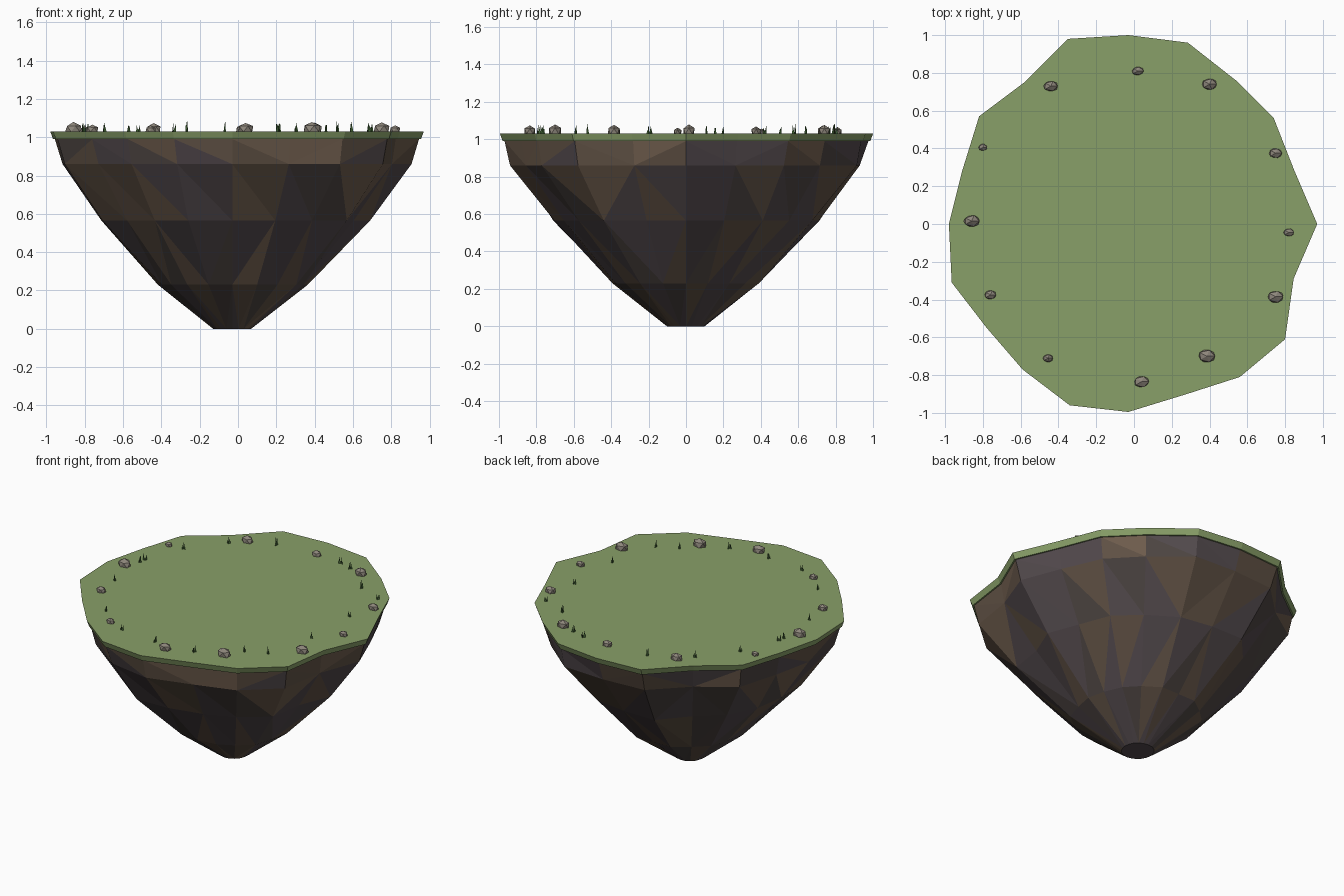
import bpy, bmesh, math, random
from mathutils import Vector, Matrix

if "Cube" in bpy.data.objects:
    bpy.data.objects.remove(bpy.data.objects["Cube"])

random.seed(4)
CX = -0.03  # axis of the island
OUTLINE = [(0.97, 0), (0.85, 0.28), (0.74, 0.56), (0.54, 0.76), (0.285, 0.96),
           (-0.03, 1.0), (-0.35, 0.98), (-0.58, 0.75), (-0.82, 0.57), (-0.91, 0.28),
           (-0.98, 0), (-0.965, -0.31), (-0.78, -0.55), (-0.59, -0.77), (-0.34, -0.96),
           (-0.03, -0.995), (0.28, -0.90), (0.56, -0.81), (0.80, -0.61), (0.845, -0.29)]
N = len(OUTLINE)


def material(name, rgb):
    m = bpy.data.materials.new(name)
    m.diffuse_color = (*rgb, 1)
    m.use_nodes = True
    m.node_tree.nodes["Principled BSDF"].inputs["Base Color"].default_value = m.diffuse_color
    return m


def finish(bm, name, mats):
    me = bpy.data.meshes.new(name)
    bm.to_mesh(me)
    bm.free()
    ob = bpy.data.objects.new(name, me)
    bpy.context.collection.objects.link(ob)
    for m in mats:
        me.materials.append(m)
    return ob


def ring(bm, scale, z, jitter=0.0, round_mix=0.0):
    """Outline scaled about the axis, blended towards a circle."""
    vs = []
    for x, y in OUTLINE:
        p = Vector((x - CX, y))
        p = p.lerp(p.normalized() * 0.97, round_mix) * scale * (1 + random.uniform(-jitter, jitter))
        vs.append(bm.verts.new((CX + p.x, p.y, z)))
    return vs


def loft(bm, rings, triangles=False):
    for lo, hi in zip(rings, rings[1:]):
        for i in range(N):
            j = (i + 1) % N
            a, b, c, d = lo[i], lo[j], hi[j], hi[i]
            if not triangles:
                bm.faces.new((a, b, c, d))
            elif random.random() < 0.5:
                bm.faces.new((a, b, c))
                bm.faces.new((a, c, d))
            else:
                bm.faces.new((a, b, d))
                bm.faces.new((b, c, d))
    bm.faces.new(rings[0][::-1])
    bm.faces.new(rings[-1])


grass = material("grass", (0.25, 0.35, 0.14))
blade = material("grass_blade", (0.06, 0.14, 0.04))
pebble = material("stone", (0.27, 0.24, 0.20))
rocks = [material("rock_brown", (0.12, 0.085, 0.06)),
         material("rock_dark", (0.075, 0.06, 0.055)),
         material("rock_purple", (0.085, 0.067, 0.073)),
         material("rock_tan", (0.16, 0.11, 0.075))]

# rock underside, tapering in faceted rings
bm = bmesh.new()
loft(bm, [ring(bm, 0.103, 0.0, 0.02, 1.0),
          ring(bm, 0.405, 0.23, 0.03, 0.5),
          ring(bm, 0.725, 0.565, 0.03, 0.25),
          ring(bm, 0.94, 0.86, 0.015),
          ring(bm, 0.975, 0.99)], True)
for f in bm.faces:
    f.material_index = random.choices(range(4), (4, 3, 4, 1))[0]
finish(bm, "rock_underside", rocks)

# grass slab on top
bm = bmesh.new()
loft(bm, [ring(bm, 0.985, 0.99), ring(bm, 1.0, 1.03)])
finish(bm, "grass_top", [grass])

# rim stones: x, y, radius
STONES = [(0.02, 0.81, .034), (0.40, 0.74, .043), (0.75, 0.375, .038), (0.82, -0.045, .03),
          (0.75, -0.385, .047), (0.385, -0.70, .049), (0.04, -0.835, .044), (-0.455, -0.71, .03),
          (-0.76, -0.375, .035), (-0.86, 0.015, .046), (-0.80, 0.405, .026), (-0.44, 0.73, .042)]
for k, (x, y, r) in enumerate(STONES):
    bm = bmesh.new()
    bmesh.ops.create_icosphere(bm, subdivisions=1, radius=r)
    for v in bm.verts:
        v.co *= random.uniform(0.93, 1.06)
    bmesh.ops.transform(bm, verts=bm.verts, matrix=Matrix.Translation((x, y, 1.03 + r * 0.3))
                        @ Matrix.Diagonal((1, 0.75, 0.75, 1)))
    finish(bm, f"stone_{k + 1}", [pebble])

# grass tufts: three thin upright blades each
TUFTS = [(-.80, .15), (-.70, .42), (-.52, .64), (-.27, .79), (.21, .80), (.30, .77), (.52, .58),
         (.69, .50), (.70, .20), (.68, -.19), (.59, -.53), (.46, -.59), (.21, -.77), (-.07, -.79),
         (-.34, -.76), (-.57, -.59), (-.78, -.20), (-.81, .11)]
bm = bmesh.new()
for x, y in TUFTS:
    turn = random.uniform(0, math.pi)
    for k in range(3):
        a = turn + k * math.pi / 3
        d = Vector((math.cos(a), math.sin(a), 0))
        base = Vector((x, y, 1.025)) + d * random.uniform(-0.008, 0.008)
        tip = base + d * random.uniform(-0.008, 0.008) + Vector((0, 0, random.uniform(0.035, 0.06)))
        bm.faces.new([bm.verts.new(p) for p in (base - d * 0.008, base + d * 0.008, tip)])
finish(bm, "grass_tufts", [blade])
